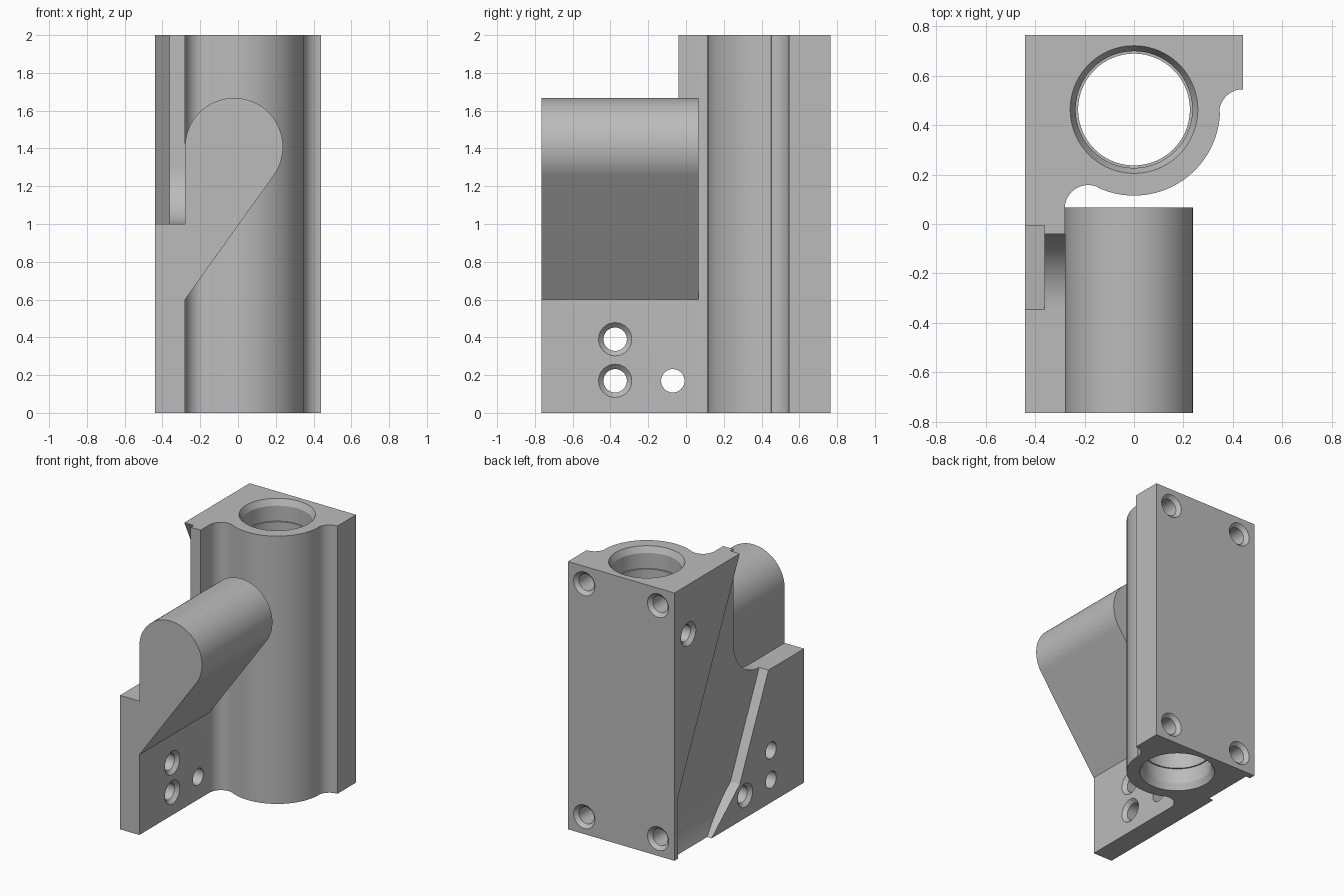
import bpy, bmesh, math
from mathutils import Matrix, Vector

if "Cube" in bpy.data.objects:
    bpy.data.objects.remove(bpy.data.objects["Cube"])

grey = bpy.data.materials.new("light_grey")
grey.diffuse_color = (0.5, 0.5, 0.5, 1)
grey.use_nodes = True
grey.node_tree.nodes["Principled BSDF"].inputs["Base Color"].default_value = grey.diffuse_color


def arc(cx, cy, r, a0, a1, n):
    """Points on an arc, angles in degrees."""
    return [(cx + r * math.cos(math.radians(a0 + (a1 - a0) * i / n)),
             cy + r * math.sin(math.radians(a0 + (a1 - a0) * i / n))) for i in range(n + 1)]


def finish(bm, name):
    bmesh.ops.recalc_face_normals(bm, faces=bm.faces)
    me = bpy.data.meshes.new(name)
    bm.to_mesh(me)
    bm.free()
    me.materials.append(grey)
    ob = bpy.data.objects.new(name, me)
    bpy.context.collection.objects.link(ob)
    return ob


def prism(name, pts, axis, lo, hi):
    """Extrude a 2D profile along x, y or z between lo and hi."""
    place = {'x': lambda a, b, t: (t, a, b),
             'y': lambda a, b, t: (a, t, b),
             'z': lambda a, b, t: (a, b, t)}[axis]
    bm = bmesh.new()
    face = bm.faces.new([bm.verts.new(place(a, b, lo)) for a, b in pts])
    ext = bmesh.ops.extrude_face_region(bm, geom=[face])
    bmesh.ops.translate(bm, vec=place(0, 0, hi - lo),
                        verts=[v for v in ext['geom'] if isinstance(v, bmesh.types.BMVert)])
    return finish(bm, name)


def lathe(name, profile, origin, direction, n=48):
    """Solid of revolution from (radius, depth) pairs, pointing along direction."""
    bm = bmesh.new()
    m = Matrix.Translation(origin) @ Vector(direction).to_track_quat('Z', 'Y').to_matrix().to_4x4()
    rings = [[bm.verts.new(m @ Vector((r * math.cos(math.tau * i / n), r * math.sin(math.tau * i / n), t)))
              for i in range(n)] for r, t in profile]
    for a, b in zip(rings, rings[1:]):
        for i in range(n):
            bm.faces.new((a[i], a[(i + 1) % n], b[(i + 1) % n], b[i]))
    bm.faces.new(rings[0])
    bm.faces.new(rings[-1])
    return finish(bm, name)


def combine(body, other, op):
    mod = body.modifiers.new(op.lower(), 'BOOLEAN')
    mod.operation, mod.object, mod.solver = op, other, 'EXACT'
    bpy.context.view_layer.objects.active = body
    bpy.ops.object.modifier_apply(modifier=mod.name)
    bpy.data.objects.remove(other)


def screw_hole(origin, direction, depth):
    """Countersunk hole."""
    prof = [(0.098, -0.01), (0.062, 0.026), (0.062, depth)]
    combine(body, lathe("screw_hole", prof, origin, direction, 32), 'DIFFERENCE')


# Bearing block with side plate: one vertical profile
BY = 0.463
profile = [(-0.44, -0.765), (-0.28, -0.765)]
profile += arc(-0.185, 0.0625, 0.095, 180, 65.3, 14)
profile += arc(0, BY, 0.348, 245.3, 358, 40)
profile += arc(0.44, 0.45, 0.095, 178, 90, 12)
profile += [(0.44, 0.765), (-0.44, 0.765)]
body = prism("bearing_bracket", profile, 'z', 0, 2)

# Step in the side plate with a rounded inner corner
step = [(-0.9, 1.0)] + arc(-0.345, 1.305, 0.305, -90, 0, 20) + [(-0.04, 2.1), (-0.9, 2.1)]
combine(body, prism("step_cutter", step, 'x', -0.6, -0.1), 'DIFFERENCE')

# Slanted shallow channel on the left side
channel = [(-0.1, 2.2), (0.72, 0.465), (0.72, -0.1), (0.446, -0.1),
           (-0.006, 0.276), (-0.44, 1.203), (-0.44, 2.2)]
combine(body, prism("channel_cutter", channel, 'x', -0.6, -0.363), 'DIFFERENCE')

# Curved lip at the foot of the channel
lip = [(-0.34, 0), (-0.34, 0.25)]
lip += [(-0.363 - 0.04 * (i / 8) ** 2, 0.25 * (1 - i / 8)) for i in range(9)]
combine(body, prism("channel_lip", lip, 'y', 0.1, 0.74), 'UNION')

# Rounded clamp arm, teardrop section with a tangent underside
cx, cz, r = -0.021, 1.408, 0.259
dx, dz = cx + 0.28, cz - 0.6
tangent = math.degrees(math.atan2(-dz, -dx) + math.acos(r / math.hypot(dx, dz)))
arm = [(-0.28, 0.6)] + arc(cx, cz, r, tangent, 180, 48)
combine(body, prism("clamp_arm", arm, 'y', -0.765, 0.066), 'UNION')

# Stepped bore, chamfered at both ends
half = [(0.268, -0.02), (0.236, 0.045), (0.236, 0.16), (0.226, 0.16)]
bore = half + [(a, 2 - t) for a, t in reversed(half)]
combine(body, lathe("bore_cutter", bore, (0, BY, 0), (0, 0, 1), 96), 'DIFFERENCE')

# Screw holes: four in the back, three through the plate, one in the left side
for x in (-0.305, 0.305):
    for z in (0.13, 1.87):
        screw_hole((x, 0.765, z), (0, -1, 0), 0.2)
for z in (0.17, 0.39):
    screw_hole((-0.28, -0.375, z), (-1, 0, 0), 0.3)
screw_hole((-0.44, -0.07, 0.17), (1, 0, 0), 0.3)
screw_hole((-0.44, 0.6, 1.63), (1, 0, 0), 0.15)

bpy.ops.object.select_all(action='DESELECT')
body.select_set(True)
bpy.context.view_layer.objects.active = body
bpy.ops.object.shade_smooth_by_angle(angle=math.radians(25))
